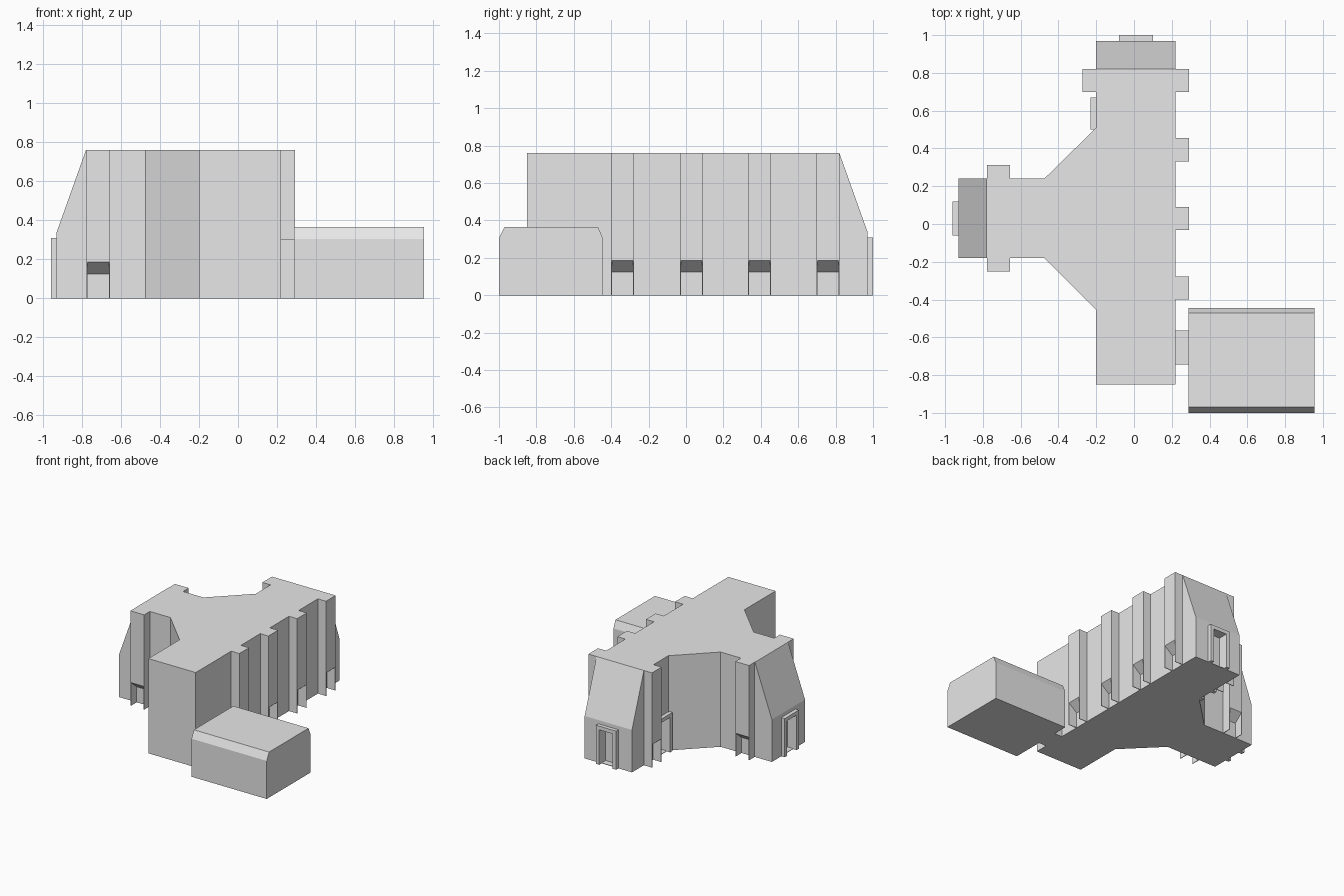
import bpy, bmesh
from mathutils import Vector

if "Cube" in bpy.data.objects:
    bpy.data.objects.remove(bpy.data.objects["Cube"], do_unlink=True)

grey = bpy.data.materials.new("light_grey")
grey.use_nodes = True
grey.diffuse_color = (0.8, 0.8, 0.8, 1)
grey.node_tree.nodes["Principled BSDF"].inputs["Base Color"].default_value = (0.8, 0.8, 0.8, 1)

TOP = 0.76      # roof height
EAVE = 0.34     # where the sloped ends begin


def finish(name, bm):
    bmesh.ops.recalc_face_normals(bm, faces=bm.faces)
    mesh = bpy.data.meshes.new(name)
    bm.to_mesh(mesh)
    bm.free()
    mesh.materials.append(grey)
    obj = bpy.data.objects.new(name, mesh)
    bpy.context.collection.objects.link(obj)
    return obj


def prism(points, offset):
    """Extrude a closed 3D outline by an offset vector."""
    bm = bmesh.new()
    face = bm.faces.new([bm.verts.new(p) for p in points])
    new = bmesh.ops.extrude_face_region(bm, geom=[face])["geom"]
    moved = [v for v in new if isinstance(v, bmesh.types.BMVert)]
    bmesh.ops.translate(bm, verts=moved, vec=offset)
    return bm


def box(name, x, y, z):
    outline = [(x[0], y[0], z[0]), (x[1], y[0], z[0]), (x[1], y[1], z[0]), (x[0], y[1], z[0])]
    return finish(name, prism(outline, (0, 0, z[1] - z[0])))


def wall_box(name, axis, wall, side, along, depth, z):
    """Box placed on a wall; depth is measured outward from the wall."""
    out = sorted(wall + side * d for d in depth)
    return box(name, out, along, z) if axis == "x" else box(name, along, out, z)


# Main hall with its side wing
plan = [(-0.2, -0.85), (0.22, -0.85), (0.22, 0.97), (-0.2, 0.97), (-0.2, 0.51),
        (-0.475, 0.24), (-0.93, 0.24), (-0.93, -0.18), (-0.475, -0.18), (-0.2, -0.455)]
bm = prism([(x, y, 0) for x, y in plan], (0, 0, TOP))
run, rise = 0.15, TOP - EAVE
for point, normal in (((0, 0.97, EAVE), (0, rise, run)), ((-0.93, 0, EAVE), (-rise, 0, run))):
    cut = bmesh.ops.bisect_plane(bm, geom=bm.verts[:] + bm.edges[:] + bm.faces[:],
                                 plane_co=point, plane_no=Vector(normal).normalized(),
                                 clear_outer=True)
    bmesh.ops.holes_fill(bm, edges=[e for e in bm.edges if e.is_boundary], sides=0)
hall = finish("main_hall", bm)


# Buttresses: solid above, with an open niche between thin fins below
def buttress(name, axis, wall, side, start, depth=0.072, width=0.122):
    def at(d, along, z):
        out = wall + side * d
        return (out, along, z) if axis == "x" else (along, out, z)
    profile = [(0, 0.125), (depth, 0.185), (depth, TOP), (0, TOP)]
    span = Vector((0, width, 0)) if axis == "x" else Vector((width, 0, 0))
    finish(name, prism([at(d, start, z) for d, z in profile], span))
    for label, a in (("near", start), ("far", start + width - 0.005)):
        wall_box(f"{name}_{label}_fin", axis, wall, side, (a, a + 0.005), (0, depth), (0, 0.187))


for i, y in enumerate((-0.4, -0.032, 0.332, 0.698)):
    buttress(f"left_buttress_{i + 1}", "x", 0.22, 1, y)
buttress("right_buttress", "x", -0.2, -1, 0.698)
buttress("wing_front_buttress", "y", -0.18, -1, -0.778)
buttress("wing_back_buttress", "y", 0.24, 1, -0.778)


# Doorways: projecting frame around a recess in the wall
def doorway(name, axis, wall, side, along, height=0.31, post=0.03, depth=0.03):
    a, b = along
    wall_box(name + "_near_post", axis, wall, side, (a, a + post), (0, depth), (0, height))
    wall_box(name + "_far_post", axis, wall, side, (b - post, b), (0, depth), (0, height))
    wall_box(name + "_lintel", axis, wall, side, (a + post, b - post), (0, depth),
             (height - post, height))
    cutter = wall_box(name + "_cutter", axis, wall, side, (a + post, b - post),
                      (-0.05, 0.02), (0.004, height - post))
    cutter.hide_render = True
    cutter.display_type = 'WIRE'
    cutter.hide_set(True)
    mod = hall.modifiers.new(name + "_recess", 'BOOLEAN')
    mod.operation = 'DIFFERENCE'
    mod.solver = 'EXACT'
    mod.object = cutter


doorway("back_door", "y", 0.97, 1, (-0.08, 0.1))
doorway("wing_door", "x", -0.93, -1, (-0.06, 0.12))
doorway("side_door", "x", -0.2, -1, (0.5, 0.67))

# Low annex with chamfered long edges, and its passage
annex = [(-1, 0), (-0.445, 0), (-0.445, 0.305), (-0.47, 0.365), (-0.97, 0.365), (-1, 0.305)]
finish("annex", prism([(0.288, y, z) for y, z in annex], (0.667, 0, 0)))
box("annex_passage", (0.22, 0.288), (-0.745, -0.565), (0, 0.305))
